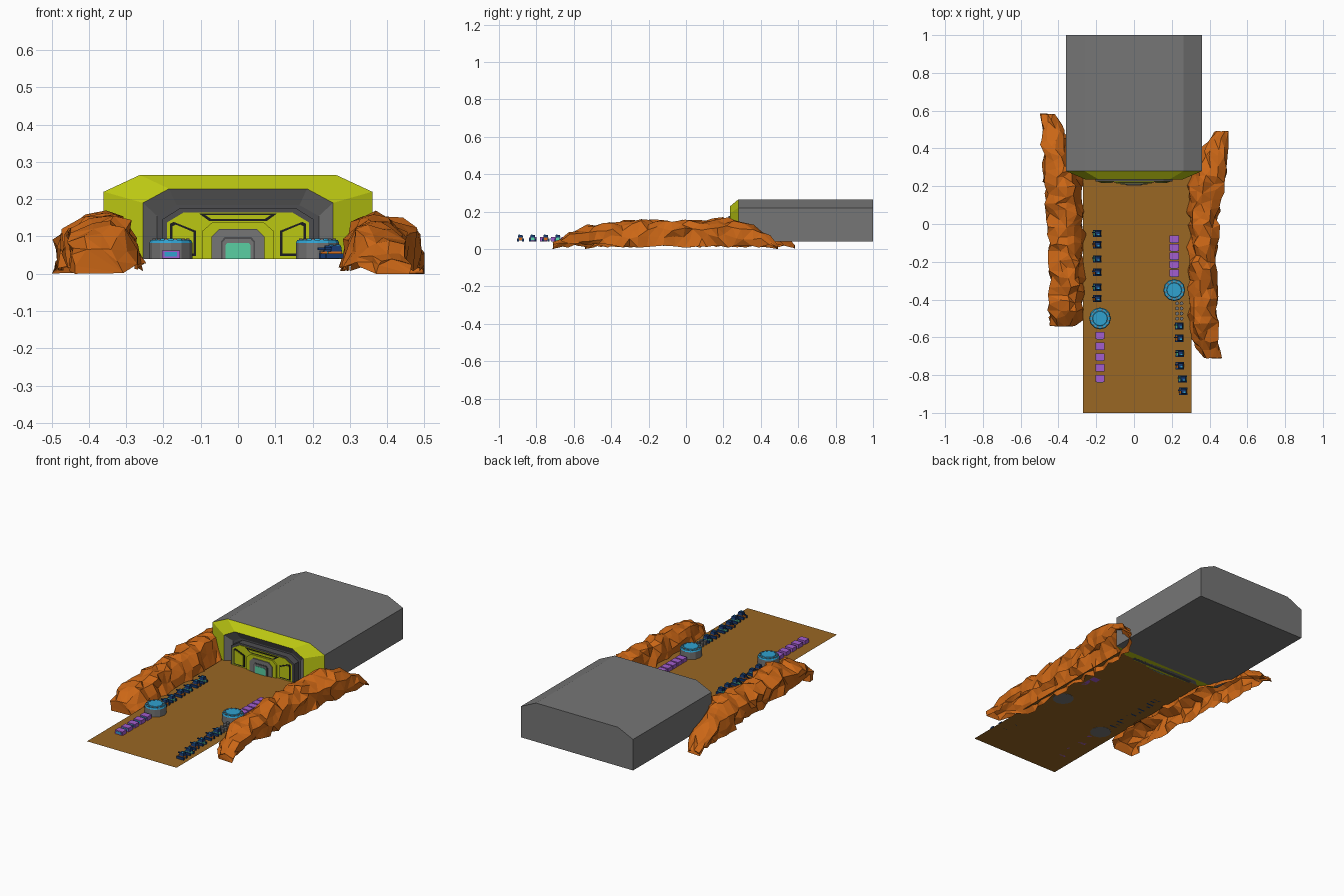
import bpy, bmesh, math, random
from mathutils import Vector

if "Cube" in bpy.data.objects:
    bpy.data.objects.remove(bpy.data.objects["Cube"])

def mat(name, r, g, b):
    m = bpy.data.materials.new(name)
    m.diffuse_color = (r, g, b, 1)
    m.use_nodes = True
    m.node_tree.nodes["Principled BSDF"].inputs["Base Color"].default_value = m.diffuse_color
    return m

ORANGE = mat("orange_rock", .60, .135, .008)
LIME = mat("lime_paint", .50, .57, .006)
GREY = mat("grey_metal", .18, .18, .18)
DARK = mat("dark_grey_metal", .075, .075, .08)
BROWN = mat("brown_ground", .32, .135, .017)
BLUE = mat("light_blue", .03, .36, .63)
TEAL = mat("teal", .10, .62, .36)
PURPLE = mat("purple", .36, .11, .62)
NAVY = mat("navy", .008, .04, .16)
BLACK = mat("black_trim", .012, .012, .014)

def finish(name, bm, mats, recalc=True):
    if recalc:
        bmesh.ops.recalc_face_normals(bm, faces=bm.faces)
    me = bpy.data.meshes.new(name)
    bm.to_mesh(me)
    bm.free()
    for m in mats:
        me.materials.append(m)
    ob = bpy.data.objects.new(name, me)
    bpy.context.collection.objects.link(ob)
    return ob

def loft(name, rings, mats, mat_of=lambda i: 0, cap_mat=0):
    """Closed rings of 3D points joined in order, with both ends capped."""
    bm = bmesh.new()
    vs = [[bm.verts.new(p) for p in r] for r in rings]
    n = len(vs[0])
    for i in range(len(vs) - 1):
        for k in range(n):
            q = (k + 1) % n
            f = bm.faces.new((vs[i][k], vs[i][q], vs[i + 1][q], vs[i + 1][k]))
            f.material_index = mat_of(i)
    bm.faces.new(vs[0][::-1]).material_index = 0
    bm.faces.new(vs[-1]).material_index = cap_mat
    return finish(name, bm, mats)

def arch(w, wt, zm, zt, y, zb=.04):
    """Chamfered doorway outline at depth y."""
    return [(x, y, z) for x, z in ((-w, zb), (-w, zm), (-wt, zt), (wt, zt), (w, zm), (w, zb))]

def prism(name, pts, y0, y1, m):
    return loft(name, [[(x, y, z) for x, z in pts] for y in (y0, y1)], [m])

def inset(pts, d):
    cx = (min(p[0] for p in pts) + max(p[0] for p in pts)) / 2
    cz = (min(p[1] for p in pts) + max(p[1] for p in pts)) / 2
    w = max(p[0] for p in pts) - cx
    h = max(p[1] for p in pts) - cz
    return [(cx + (x - cx) * (1 - d / w), cz + (z - cz) * (1 - d / h)) for x, z in pts]

def add_box(bm, x, y, z, sx, sy, sz, mi, top=1.0):
    """Box standing at height z, top scaled for a taper."""
    vs = bmesh.ops.create_cube(bm, size=1)["verts"]
    for v in vs:
        t = top if v.co.z > 0 else 1
        v.co = Vector((x + v.co.x * sx * t, y + v.co.y * sy * t, z + (v.co.z + .5) * sz))
    for f in {f for v in vs for f in v.link_faces}:
        f.material_index = mi

# Bunker hull: grey hall, sloping lime portal, grey recess
loft("bunker_hull",
     [arch(.36, .263, .22, .265, 1), arch(.36, .263, .22, .265, .28),
      arch(.255, .185, .19, .228, .235), arch(.217, .165, .155, .184, .265)],
     [GREY, LIME, DARK], lambda i: (0, 1, 0)[i], 2)

# Inner facade and nested entrance arches
def block(name, w, wt, zm, zt, y0, y1, m):
    loft(name, [arch(w, wt, zm, zt, y0), arch(w, wt, zm, zt, y1)], [m])

block("facade_surround", .203, .155, .146, .176, .266, .226, DARK)
block("facade_wall", .19, .145, .138, .165, .24, .223, LIME)
block("entrance_arch_outer", .095, .07, .115, .137, .23, .214, LIME)
block("entrance_arch_inner", .071, .05, .1, .12, .22, .209, GREY)
block("door_recess", .045, .036, .088, .098, .212, .207, DARK)
block("door_frame", .041, .034, .085, .093, .21, .205, GREY)
block("door", .034, .029, .076, .083, .208, .203, TEAL)

# Framed panels on the facade
def panel(name, pts):
    prism(name + "_trim", pts, .225, .219, BLACK)
    prism(name, inset(pts, .007), .222, .216, LIME)

side = [(.112, .048), (.182, .048), (.182, .134), (.172, .139), (.112, .115)]
panel("right_panel", side)
panel("left_panel", [(-x, z) for x, z in side])
prism("top_panel_trim", [(-.105, .162), (.105, .162), (.078, .142), (-.078, .142)], .225, .219, BLACK)
prism("top_panel", [(-.088, .158), (.088, .158), (.072, .147), (-.072, .147)], .222, .216, LIME)

# Ground sheet
bm = bmesh.new()
bm.faces.new([bm.verts.new(p) for p in
              ((-.27, -1, .041), (.305, -1, .041), (.305, .262, .041), (-.27, .262, .041))])
finish("ground", bm, [BROWN], False)

# Rocky ridges: faceted open-bottomed shells following a few keys (y, inner x, outer x, height)
def ridge(name, keys, sign, seed, n=26):
    rnd = random.Random(seed)
    section = [(1, 0), (1.0, .35), (1.02, .7), (.75, .93), (.45, 1), (.2, .9), (.08, .5), (-.03, 0)]
    bm = bmesh.new()
    rows = []
    y0, y1 = keys[0][0], keys[-1][0]
    for i in range(n + 1):
        y = y0 + (y1 - y0) * i / n
        a, b = next((p, q) for p, q in zip(keys, keys[1:]) if y <= q[0] + 1e-6)
        t = (y - a[0]) / (b[0] - a[0])
        xi, xo, h = (a[k] + (b[k] - a[k]) * t for k in (1, 2, 3))
        end = i in (0, n)
        j = .3 if end else 1
        base = 0 if end else .018
        row = []
        for u, w in section:
            x = xi + (xo - xi) * u + rnd.uniform(-.016, .016) * j
            z = base + (h - base) * w + rnd.uniform(-.013, .013) * j
            row.append(bm.verts.new((sign * min(x, .5), y + rnd.uniform(-.014, .014) * j,
                                     max(z, 0 if w else base * .4))))
        rows.append(row)
    for r, s in zip(rows, rows[1:]):
        for k in range(len(section) - 1):
            bm.faces.new((r[k], r[k + 1], s[k + 1], s[k]))
    bm.faces.new(rows[0])
    bm.faces.new(rows[-1])
    bmesh.ops.triangulate(bm, faces=bm.faces)
    finish(name, bm, [ORANGE])

ridge("left_ridge", [(-.54, .31, .44, .07), (-.48, .27, .44, .12), (-.3, .265, .435, .15),
                     (0, .27, .45, .15), (.2, .275, .465, .16), (.3, .29, .475, .15),
                     (.4, .355, .48, .12), (.5, .37, .485, .07), (.58, .42, .495, .02)], -1, 4)
ridge("right_ridge", [(-.71, .37, .46, .04), (-.6, .295, .44, .10), (-.45, .285, .435, .14),
                      (-.2, .285, .43, .15), (.05, .29, .44, .15), (.2, .29, .47, .16),
                      (.32, .32, .485, .14), (.42, .37, .49, .09), (.49, .43, .5, .015)], 1, 9)

# Round drums with segmented blue lids
def drum(name, x, y, r=.058, n=12):
    def ring(rad, z):
        return [(x + rad * math.cos(2 * math.pi * k / n), y + rad * math.sin(2 * math.pi * k / n), z)
                for k in range(n)]
    loft(name, [ring(r, .04), ring(r, .083), ring(r * .93, .091), ring(r * .7, .091),
                ring(r * .66, .094)], [GREY, BLUE], lambda i: 0 if i < 1 else 1, 1)
    bm = bmesh.new()
    for k in range(n):
        a = 2 * math.pi * (k + .5) / n
        add_box(bm, x + r * .8 * math.cos(a), y + r * .8 * math.sin(a), .089, .009, .009, .005, 0)
    finish(name + "_lid_studs", bm, [GREY])

drum("left_drum", -.18, -.5)
drum("right_drum", .213, -.35)

# Rows of purple crates with blue front windows
def crates(name, x, ys):
    bm = bmesh.new()
    for y in ys:
        add_box(bm, x, y, .041, .048, .038, .022, 0)
        add_box(bm, x, y - .019, .046, .034, .003, .012, 1)
    finish(name, bm, [PURPLE, BLUE])

crates("left_crates", -.18, [-.59 - .057 * i for i in range(5)])
crates("right_crates", .213, [-.08 - .045 * i for i in range(5)])

# Rows of small tracked vehicles
def vehicles(name, spots):
    for i, (x, y) in enumerate(spots):
        bm = bmesh.new()
        for s in (-1, 1):
            add_box(bm, x, y + s * .014, .041, .046, .010, .014, 1)     # tracks
        add_box(bm, x, y, .046, .042, .026, .014, 0, .85)               # body
        add_box(bm, x + .004, y, .060, .030, .028, .016, 1, .8)         # turret
        add_box(bm, x - .016, y + .005, .064, .022, .006, .006, 1)      # gun
        add_box(bm, x + .008, y - .006, .075, .010, .008, .003, 2)      # hatch
        finish(f"{name}_{i + 1}", bm, [ORANGE if i % 2 else TEAL, NAVY, BLUE])

vehicles("left_vehicle", [(-.195, y) for y in (-.05, -.11, -.185, -.255, -.335, -.395)])
vehicles("right_vehicle", [(.24, -.54), (.24, -.605), (.243, -.685), (.243, -.75),
                           (.257, -.82), (.26, -.885)])

# Small barrels
for i in range(8):
    cx, cy = .228 + .024 * (i % 2), -.42 - .027 * (i // 2)
    c = [[(cx + .01 * math.cos(k * math.pi / 4), cy + .01 * math.sin(k * math.pi / 4), z)
          for k in range(8)] for z in (.041, .062)]
    loft(f"barrel_{i + 1}", c, [GREY])
